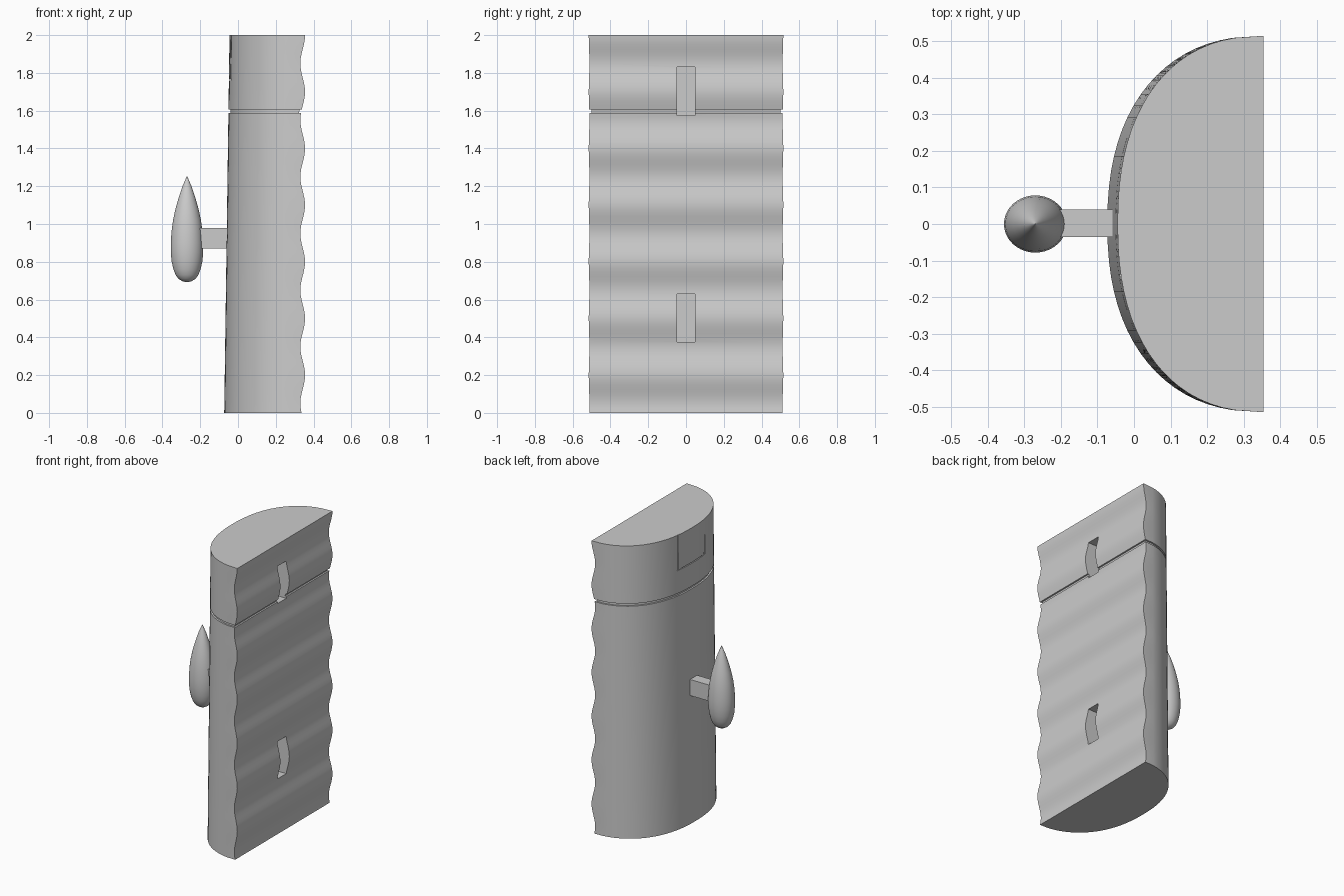
import bpy, bmesh, math

cube = bpy.data.objects.get("Cube")
if cube:
    bpy.data.objects.remove(cube, do_unlink=True)

grey = bpy.data.materials.new("plain grey")
grey.use_nodes = True
grey.diffuse_color = (0.6, 0.6, 0.6, 1)
grey.node_tree.nodes["Principled BSDF"].inputs["Base Color"].default_value = (0.6, 0.6, 0.6, 1)

BACK = 0.355      # crest of the wavy face
HALF_W = 0.515


def make(name, bm):
    bmesh.ops.recalc_face_normals(bm, faces=bm.faces)
    mesh = bpy.data.meshes.new(name)
    bm.to_mesh(mesh)
    bm.free()
    mesh.materials.append(grey)
    ob = bpy.data.objects.new(name, mesh)
    bpy.context.collection.objects.link(ob)
    return ob


def activate(ob):
    bpy.ops.object.select_all(action='DESELECT')
    ob.select_set(True)
    bpy.context.view_layer.objects.active = ob


def smooth(ob):
    activate(ob)
    bpy.ops.object.shade_smooth_by_angle(angle=math.radians(30))


def loft(bm, rings):
    loops = [[bm.verts.new(p) for p in r] for r in rings]
    n = len(loops[0])
    for a, b in zip(loops, loops[1:]):
        for i in range(n):
            j = (i + 1) % n
            bm.faces.new((a[i], a[j], b[j], b[i]))
    bm.faces.new(loops[0][::-1])
    bm.faces.new(loops[-1])


def box(name, x0, x1, y0, y1, z0, z1):
    bm = bmesh.new()
    loft(bm, [[(x0, y0, z), (x1, y0, z), (x1, y1, z), (x0, y1, z)] for z in (z0, z1)])
    return make(name, bm)


def d_ring(z, inset=0.0, steps=40):
    """D-shaped section: rounded outer side, straight rippled side at +x."""
    wave_x = BACK - 0.0125 + 0.0125 * math.cos(2 * math.pi * (z - 0.2) / 0.3) - inset
    depth = 0.428 - 0.014 * z - inset
    half = HALF_W - inset
    ring = [(wave_x, -half + 0.15 * (BACK - wave_x), z)]
    for i in range(2, steps - 1):
        t = math.pi * i / steps
        c = math.cos(t)
        ring.append((BACK - depth * math.sin(t) ** (2 / 2.3),
                     -math.copysign(abs(c) ** (2 / 2.3), c) * half, z))
    ring.append((wave_x, half - 0.15 * (BACK - wave_x), z))
    return ring


def d_block(name, z0, z1, count, inset=0.0):
    bm = bmesh.new()
    loft(bm, [d_ring(z0 + (z1 - z0) * i / count, inset) for i in range(count + 1)])
    return make(name, bm)


# Main shell, lid and the recessed seam between them
body = d_block("body", 0, 1.588, 64)
seam = d_block("seam_band", 1.588, 1.605, 1, 0.011)
lid = d_block("lid", 1.605, 2, 16)

# Slots in the rippled side, and the U-shaped groove round the lid panel
lower_slot = box("lower_slot_cutter", 0.25, 0.5, -0.048, 0.048, 0.375, 0.63)
upper_slot = box("upper_slot_cutter", 0.25, 0.5, -0.048, 0.048, 1.575, 1.83)
grooves = [box("groove_cutter", -0.2, -0.034, s * 0.145 - 0.007, s * 0.145 + 0.007, 1.76, 2.1)
           for s in (-1, 1)]
grooves.append(box("groove_cutter", -0.2, -0.038, -0.14, 0.14, 1.76, 1.766))

for ob, cutters in ((body, [lower_slot, upper_slot]), (seam, [upper_slot]),
                    (lid, [upper_slot] + grooves)):
    activate(ob)
    for cutter in cutters:
        mod = ob.modifiers.new("cut", 'BOOLEAN')
        mod.operation = 'DIFFERENCE'
        mod.solver = 'EXACT'
        mod.object = cutter
        bpy.ops.object.modifier_apply(modifier=mod.name)
    smooth(ob)
for cutter in [lower_slot, upper_slot] + grooves:
    bpy.data.objects.remove(cutter, do_unlink=True)

# Teardrop handle: profile of (radius, height) spun round its own axis
profile = [(0.002, 0.692), (0.025, 0.697), (0.045, 0.71), (0.06, 0.73), (0.072, 0.76),
           (0.081, 0.80), (0.086, 0.85), (0.086, 0.90), (0.082, 0.96), (0.074, 1.02),
           (0.061, 1.08), (0.044, 1.14), (0.024, 1.20), (0.001, 1.253)]
bm = bmesh.new()
loft(bm, [[(-0.27 + r * math.cos(a), 0.91 * r * math.sin(a), z)
           for a in (2 * math.pi * i / 40 for i in range(40))] for r, z in profile])
smooth(make("teardrop_handle", bm))

# Stem joining the handle to the body
box("handle_stem", -0.24, -0.03, -0.036, 0.04, 0.87, 0.98)
